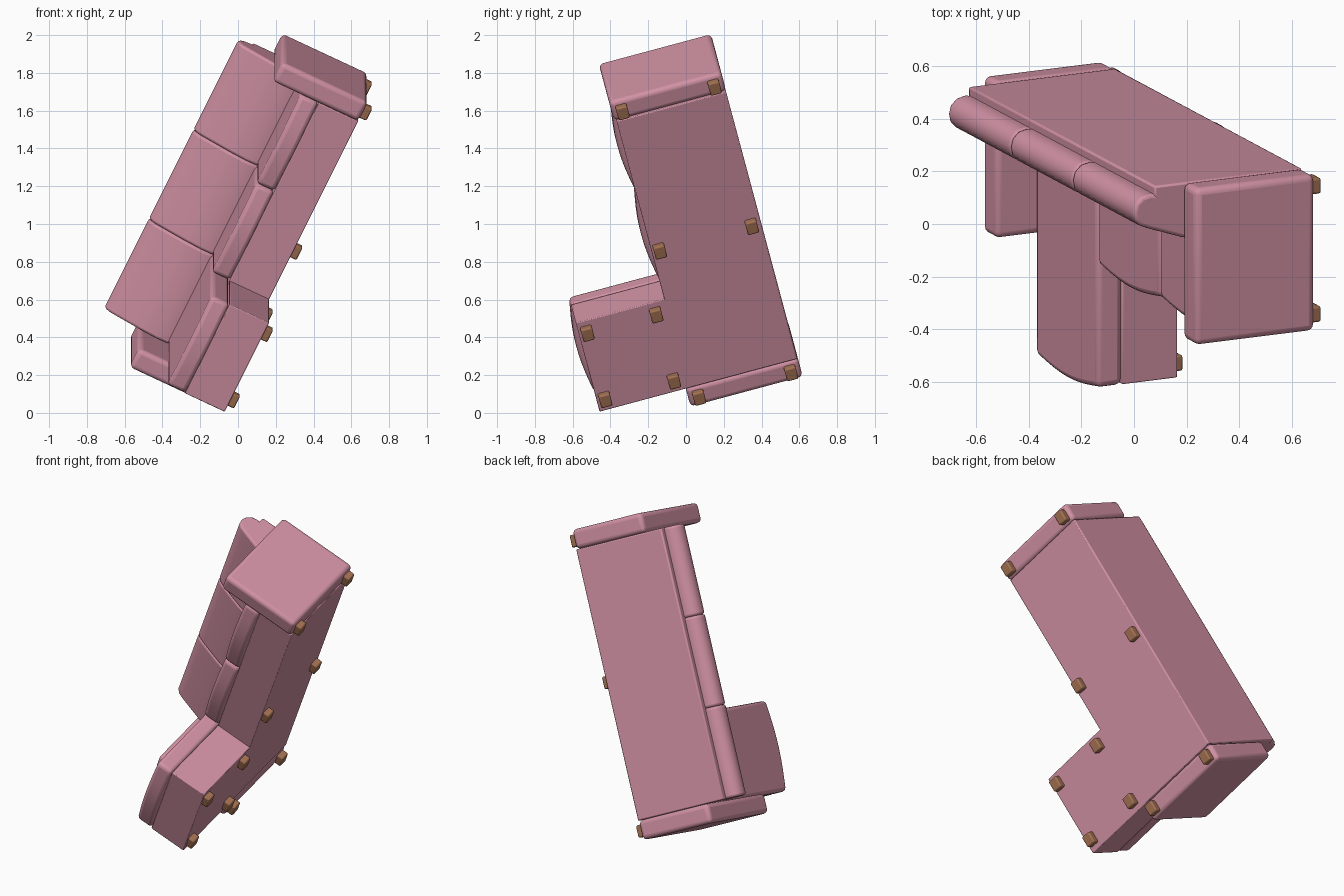
import bpy, bmesh, math
from mathutils import Matrix, Vector

if "Cube" in bpy.data.objects:
    bpy.data.objects.remove(bpy.data.objects["Cube"])

# Upright sofa frame: x along its length, -y towards its front, z up; then the whole sofa is tipped
TILT, ROLL = math.radians(25.8), math.radians(15)
s, c, sr, cr = math.sin(TILT), math.cos(TILT), math.sin(ROLL), math.cos(ROLL)
L = Vector((s, -sr * c, cr * c))
B = Vector((0, cr, sr))
U = Vector((-c, -sr * s, cr * s))
POSE = Matrix((L, B, U)).transposed().to_4x4()


def material(name, rgb):
    m = bpy.data.materials.new(name)
    m.diffuse_color = (*rgb, 1)
    m.use_nodes = True
    m.node_tree.nodes["Principled BSDF"].inputs["Base Color"].default_value = m.diffuse_color
    return m


PINK = material("pink fabric", (0.64, 0.285, 0.37))
WOOD = material("brown wood", (0.37, 0.165, 0.085))


def prism(name, points, vec, mat, bevel, segments=3):
    """Extrude a flat outline along vec, round its edges and put it in the tipped pose."""
    bm = bmesh.new()
    face = bm.faces.new([bm.verts.new(p) for p in points])
    top = bmesh.ops.extrude_face_region(bm, geom=[face])["geom"]
    bmesh.ops.translate(bm, vec=vec, verts=[v for v in top if isinstance(v, bmesh.types.BMVert)])
    bmesh.ops.recalc_face_normals(bm, faces=bm.faces)
    me = bpy.data.meshes.new(name)
    bm.to_mesh(me)
    bm.free()
    ob = bpy.data.objects.new(name, me)
    bpy.context.collection.objects.link(ob)
    me.materials.append(mat)
    ob.matrix_world = POSE
    mod = ob.modifiers.new("rounded edges", "BEVEL")
    mod.width, mod.segments, mod.limit_method = bevel, segments, "ANGLE"
    mod.angle_limit = math.radians(40)
    bpy.ops.object.select_all(action="DESELECT")
    bpy.context.view_layer.objects.active = ob
    ob.select_set(True)
    bpy.ops.object.shade_smooth_by_angle(angle=math.radians(35))
    return ob


def box(name, x, y, z, mat, bevel, segments=3):
    pts = [(x[0], y[0], z[0]), (x[1], y[0], z[0]), (x[1], y[1], z[0]), (x[0], y[1], z[0])]
    return prism(name, pts, (0, 0, z[1] - z[0]), mat, bevel, segments)


def seat_cushion(name, x0, x1, front, back=0.58):
    # plan outline with a softly bowed front edge
    n = 12
    pts = [(x0 + (x1 - x0) * i / n, front - 0.03 * math.sin(math.pi * i / n), 0.35) for i in range(n + 1)]
    pts += [(x1, back, 0.35), (x0, back, 0.35)]
    prism(name, pts, (0, 0, 0.105), PINK, 0.022)


X0, X1 = 0.08, 1.705
W = (X1 - X0) / 3
BOTTOM = 0.117

# Base, chaise base and back frame
box("sofa_base", (X0, X1), (0.045, 0.643), (BOTTOM, 0.35), PINK, 0.005, 2)
box("chaise_base", (X0, X0 + W), (-0.44, 0.06), (BOTTOM, 0.35), PINK, 0.005, 2)
box("back_frame", (X0, X1), (0.575, 0.645), (BOTTOM, 0.737), PINK, 0.008, 2)

# Arms
for name, x in (("chaise_arm", (-0.036, X0)), ("far_arm", (X1, 1.822))):
    box(name, x, (0.032, 0.647), (BOTTOM, 0.62), PINK, 0.025, 4)

# Seat and back cushions
BACK = [(0.59, 0.44), (0.41, 0.44), (0.405, 0.52), (0.43, 0.62), (0.482, 0.765), (0.497, 0.798),
        (0.52, 0.818), (0.55, 0.824), (0.583, 0.815), (0.607, 0.79), (0.615, 0.755), (0.60, 0.65)]
for i in range(3):
    x0, x1 = X0 + i * W, X0 + (i + 1) * W
    seat_cushion("chaise_cushion" if i == 0 else f"seat_cushion_{i}", x0, x1, -0.44 if i == 0 else 0.045)
    prism(f"back_cushion_{i + 1}", [(x0, y, z) for y, z in BACK], (W, 0, 0), PINK, 0.014)

# Legs
feet = [(x, y) for x in (0.02, 0.91, 1.758) for y in (0.088, 0.592)]
feet += [(x, y) for x in (0.15, 0.553) for y in (-0.018, -0.395)]
for i, (x, y) in enumerate(feet):
    box(f"leg_{i + 1}", (x - 0.037, x + 0.037), (y - 0.031, y + 0.031), (0.078, 0.16), WOOD, 0.008, 2)
